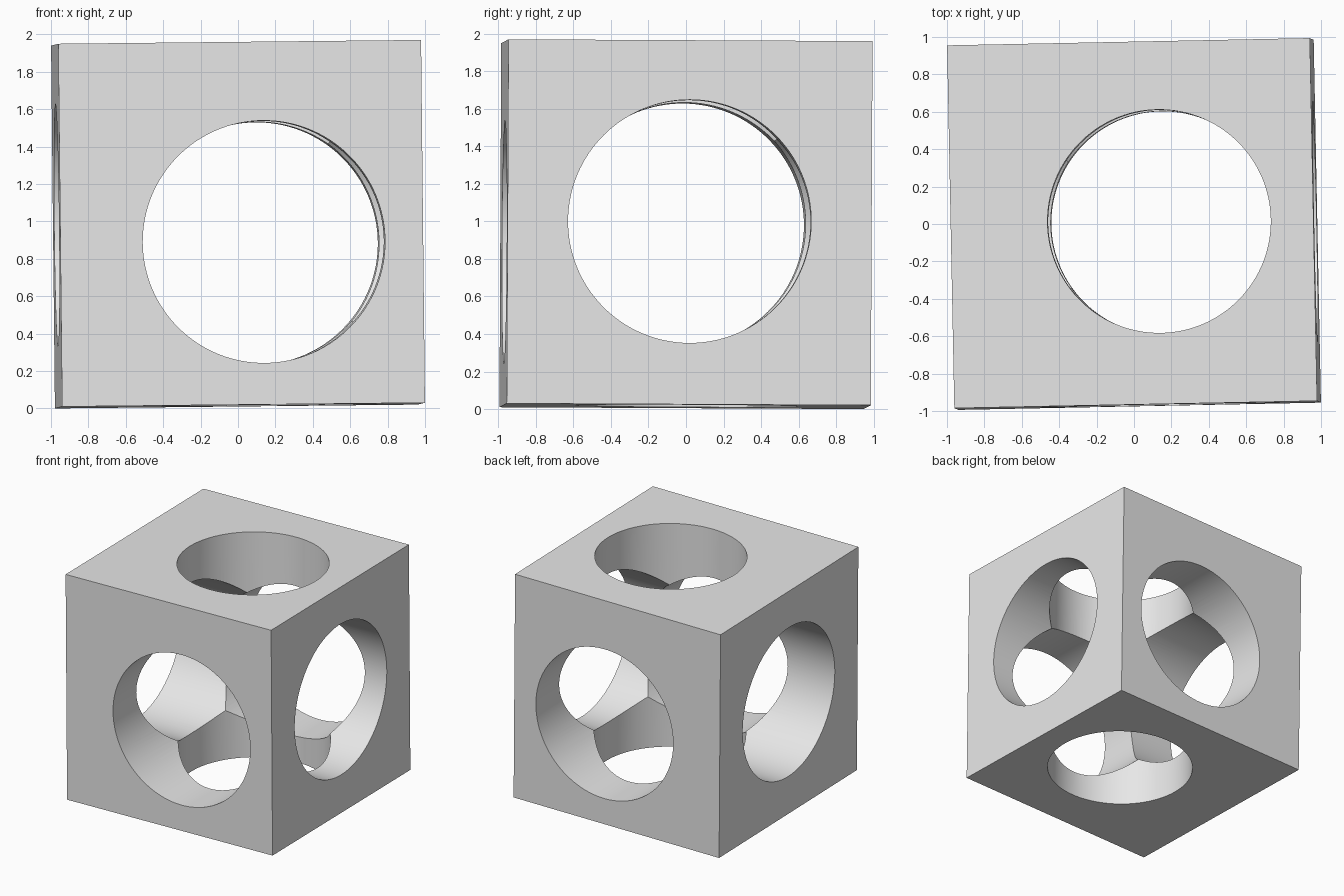
import bpy
from math import radians, pi

default = bpy.data.objects.get("Cube")
if default:
    bpy.data.objects.remove(default, do_unlink=True)

SIDE = 1.94

# Single plain grey
grey = bpy.data.materials.new("light_grey")
grey.use_nodes = True
grey.diffuse_color = (0.8, 0.8, 0.8, 1)
grey.node_tree.nodes["Principled BSDF"].inputs["Base Color"].default_value = (0.8, 0.8, 0.8, 1)

# Solid block, built square to the axes
bpy.ops.mesh.primitive_cube_add(size=SIDE)
block = bpy.context.object
block.name = "bored_block"
block.data.materials.append(grey)


def bore(name, radius, centre, rotation):
    """Cut a round through-hole in the block."""
    bpy.ops.mesh.primitive_cylinder_add(vertices=128, radius=radius, depth=SIDE * 1.5,
                                        location=centre, rotation=rotation)
    cutter = bpy.context.object
    cutter.name = name
    cutter.hide_render = True
    cutter.data.materials.append(grey)
    mod = block.modifiers.new(name, 'BOOLEAN')
    mod.operation = 'DIFFERENCE'
    mod.solver = 'EXACT'
    mod.object = cutter
    bpy.ops.object.select_all(action='DESELECT')
    block.select_set(True)
    bpy.context.view_layer.objects.active = block
    bpy.ops.object.modifier_apply(modifier=mod.name)
    bpy.data.objects.remove(cutter, do_unlink=True)


# Three crossing holes, each slightly off centre
bore("front_hole", 0.648, (0.118, 0, -0.10), (pi / 2, 0, 0))
bore("side_hole", 0.648, (0, 0, 0.005), (0, pi / 2, 0))
bore("top_hole", 0.597, (0.145, 0.007, 0), (0, 0, 0))

# Smooth bore walls, crisp edges
bpy.ops.object.shade_smooth_by_angle(angle=radians(25))

# Slight overall tilt, standing on the ground
block.rotation_euler = (-0.005, -0.0105, 0.02)
block.location = (0, 0, 0.985)
